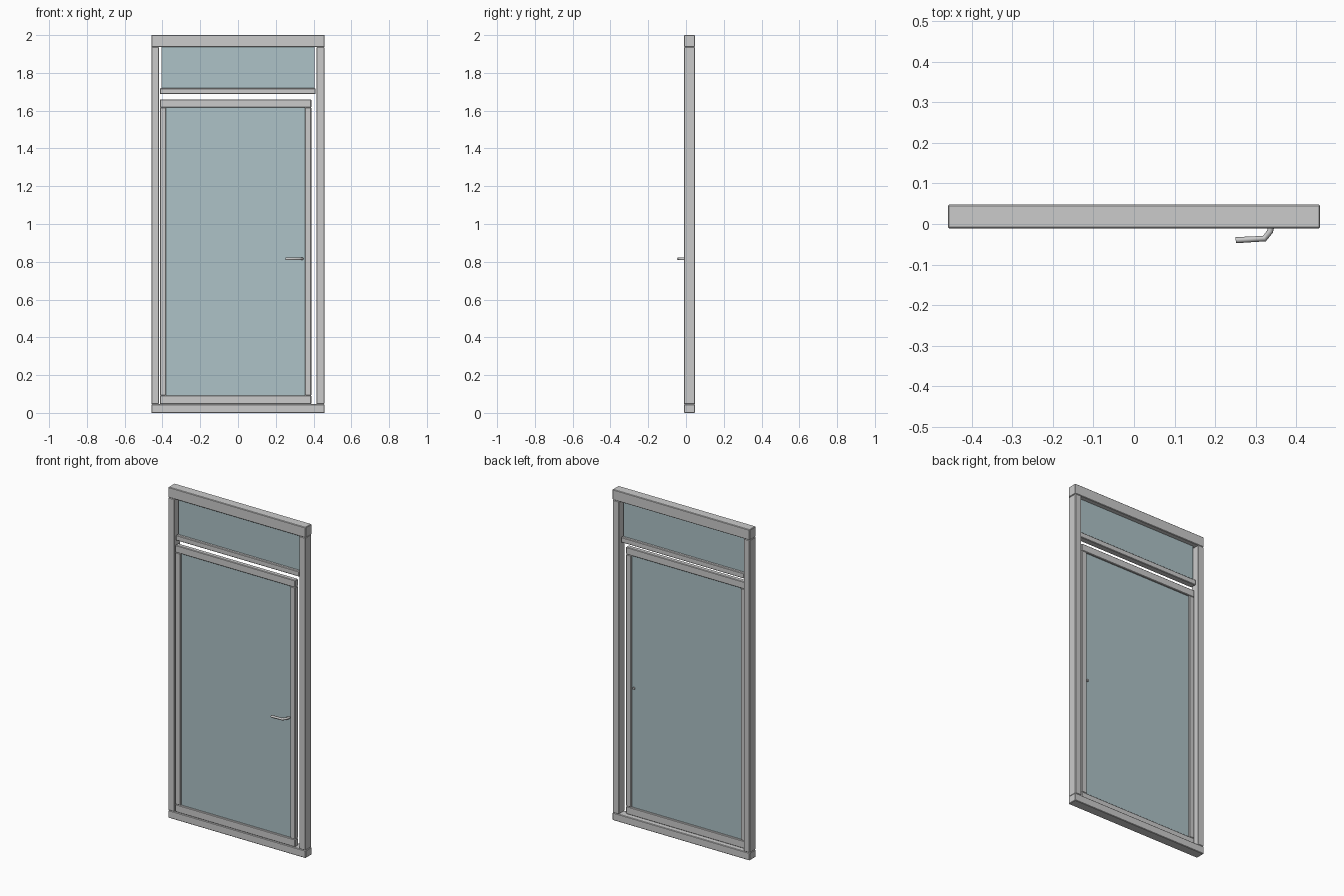
import bpy, bmesh
from mathutils import Vector

if "Cube" in bpy.data.objects:
    bpy.data.objects.remove(bpy.data.objects["Cube"])

glass = bpy.data.materials.new("glass")
glass.diffuse_color = (0.42, 0.54, 0.57, 0.6)
glass.use_nodes = True
glass.node_tree.nodes["Principled BSDF"].inputs["Base Color"].default_value = glass.diffuse_color


def box(name, x, y, z, bevel=0.003, mat=None):
    """Box from (min, max) ranges, with a small chamfer."""
    bm = bmesh.new()
    bmesh.ops.create_cube(bm, size=1)
    for v in bm.verts:
        v.co = Vector([r[0] if c < 0 else r[1] for c, r in zip(v.co, (x, y, z))])
    me = bpy.data.meshes.new(name)
    bm.to_mesh(me)
    bm.free()
    ob = bpy.data.objects.new(name, me)
    bpy.context.collection.objects.link(ob)
    if bevel:
        mod = ob.modifiers.new("chamfer", 'BEVEL')
        mod.width = bevel
        mod.segments = 1
    if mat:
        me.materials.append(mat)
    return ob


FRAME_Y = (-0.0105, 0.0475)
BAR_Y = (-0.004, 0.034)
DOOR_Y = (-0.008, 0.02)

# Outer frame
box("frame_head", (-0.459, 0.459), FRAME_Y, (1.937, 2.0))
box("frame_sill", (-0.459, 0.459), FRAME_Y, (0.0, 0.046))
for side, x in (("left", (-0.459, -0.419)), ("right", (0.416, 0.457))):
    box("frame_jamb_" + side, x, FRAME_Y, (0.046, 1.937))

# Transom bar and fixed upper pane
box("transom_bar", (-0.413, 0.411), BAR_Y, (1.687, 1.719))
box("transom_glass", (-0.405, 0.405), (0.012, 0.018), (1.717, 1.94), 0, glass)

# Door leaf
box("door_top_rail", (-0.414, 0.388), DOOR_Y, (1.616, 1.66))
box("door_bottom_rail", (-0.414, 0.388), DOOR_Y, (0.047, 0.093))
for side, x in (("left", (-0.414, -0.38)), ("right", (0.354, 0.388))):
    box("door_stile_" + side, x, DOOR_Y, (0.093, 1.616))
box("door_glass", (-0.382, 0.356), (0.003, 0.009), (0.09, 1.618), 0, glass)

# Cranked lever handle, passing through to a stub on the back
curve = bpy.data.curves.new("door_handle", 'CURVE')
curve.dimensions = '3D'
curve.bevel_depth = 0.0075
curve.bevel_resolution = 1
curve.use_fill_caps = True
path = [(0.251, -0.040), (0.322, -0.036), (0.336, -0.018), (0.340, 0.0), (0.341, 0.016)]
spline = curve.splines.new('POLY')
spline.points.add(len(path) - 1)
for p, (x, y) in zip(spline.points, path):
    p.co = (x, y, 0.815, 1)
handle = bpy.data.objects.new("door_handle", curve)
bpy.context.collection.objects.link(handle)
